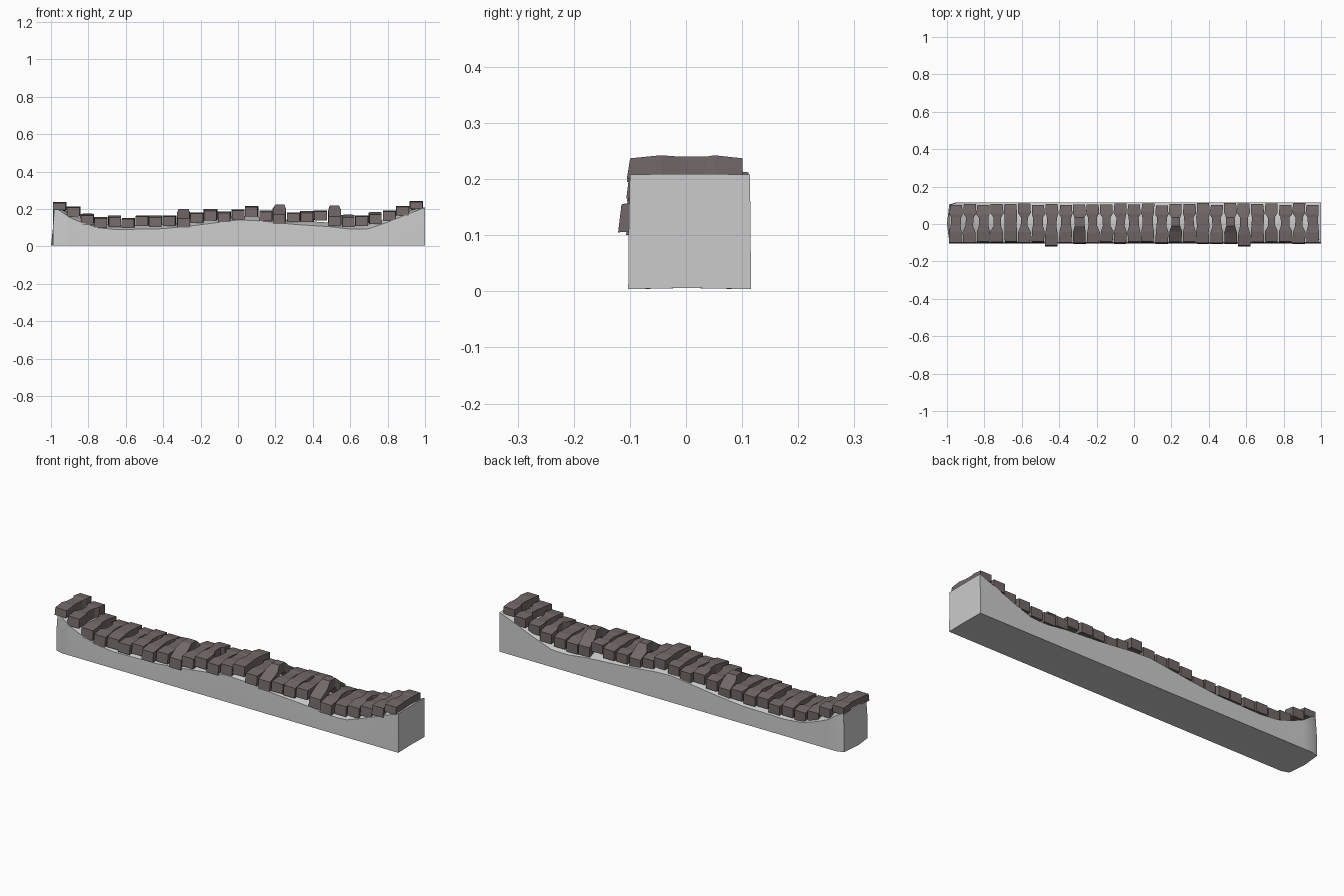
import bpy, bmesh, random
from math import sin

if "Cube" in bpy.data.objects:
    bpy.data.objects.remove(bpy.data.objects["Cube"])
random.seed(4)

stone_mat = bpy.data.materials.new("stone")
stone_mat.diffuse_color = (0.17, 0.14, 0.14, 1)
stone_mat.use_nodes = True
stone_mat.node_tree.nodes["Principled BSDF"].inputs["Base Color"].default_value = stone_mat.diffuse_color


def interp(pts, x):
    for (x0, z0), (x1, z1) in zip(pts, pts[1:]):
        if x <= x1:
            t = (x - x0) / (x1 - x0)
            return z0 + (z1 - z0) * t
    return pts[-1][1]


def loft(name, rings, mat=None):
    """Skin equal-length closed rings and cap both ends."""
    bm = bmesh.new()
    vs = [[bm.verts.new(p) for p in r] for r in rings]
    n = len(vs[0])
    for a, b in zip(vs, vs[1:]):
        for i in range(n):
            bm.faces.new((a[i], a[(i + 1) % n], b[(i + 1) % n], b[i]))
    bm.faces.new(vs[0])
    bm.faces.new(vs[-1])
    bmesh.ops.recalc_face_normals(bm, faces=bm.faces)
    me = bpy.data.meshes.new(name)
    bm.to_mesh(me)
    bm.free()
    ob = bpy.data.objects.new(name, me)
    bpy.context.collection.objects.link(ob)
    if mat:
        me.materials.append(mat)
    return ob


# Earth body: sagging shoulder line along the wall, crowned in the middle
shoulder = [(-1, .205), (-.97, .205), (-.9, .155), (-.83, .125), (-.75, .10), (-.65, .09),
            (-.4, .095), (-.25, .11), (0, .142), (.1, .138), (.3, .118), (.5, .105),
            (.62, .09), (.7, .095), (.8, .13), (.9, .17), (1, .208)]
rings = []
for k in range(41):
    x = -1 + k * .05
    z = interp(shoulder, x)
    c = min(.022, (.21 - z) * .5)          # crown fades out at the ends
    inset = .012 if k == 0 else 0
    bow = .012 if k == 0 else 0            # rounded left end
    rings.append([(x + bow, -.103 + inset, .004), (x, 0, .006), (x + bow, .116 - inset, .004),
                  (x + bow, .115 - inset, z * .55), (x + bow * 1.5, .114 - inset, z),
                  (x + bow, .055, z + c), (x + bow, -.045, z + c),
                  (x + bow * 1.5, -.100 + inset, z), (x + bow, -.102 + inset, z * .55)])
body = loft("wall_body", rings)
bpy.context.view_layer.objects.active = body
body.select_set(True)
bpy.ops.object.shade_smooth_by_angle(angle=.7)

# Coping stones: (crown height, underside height at the front)
heights = [(.235, .195), (.21, .16), (.175, .115), (.155, .10), (.165, .105), (.15, .10),
           (.165, .11), (.165, .105), (.165, .11), (.20, .10), (.18, .125), (.20, .14),
           (.185, .13), (.195, .145), (.215, .16), (.19, .135), (.225, .12), (.18, .13),
           (.19, .13), (.19, .14), (.22, .11), (.17, .105), (.165, .11), (.185, .12),
           (.19, .14), (.215, .165), (.24, .20)]
for i, (top, low) in enumerate(heights):
    x = -.953 + i * 1.908 / 26
    front = -.115 if i in (7, 21) else -.097 + random.uniform(-.004, .004)
    back = .107 + random.uniform(-.008, .006)
    end_top = min(top - .003, low + .050)
    pinch = random.uniform(.018, .027) if i % 2 else random.uniform(.022, .034)
    # stations front to back: y, half width, top, bottom
    stations = [(front, .033, end_top, low),
                (front + .055, .034, (top + end_top) / 2 + .004, low + .005),
                (-.01, pinch, top, top - .05),
                (.035, pinch, top, top - .05),
                (back - .05, .035, (top + end_top) / 2 + .004, low + .005),
                (back, .032, end_top, low)]
    rings = []
    for y, w, t, b in stations:
        s = random.uniform(-.003, .003)
        k = .006 if y == front else 0      # leaning end face
        rings.append([(x - w + s, y - k, b), (x + w + s, y - k, b),
                      (x + w + s, y, t), (x - w + s, y, t)])
    loft("coping_stone_%02d" % (i + 1), rings, stone_mat)
